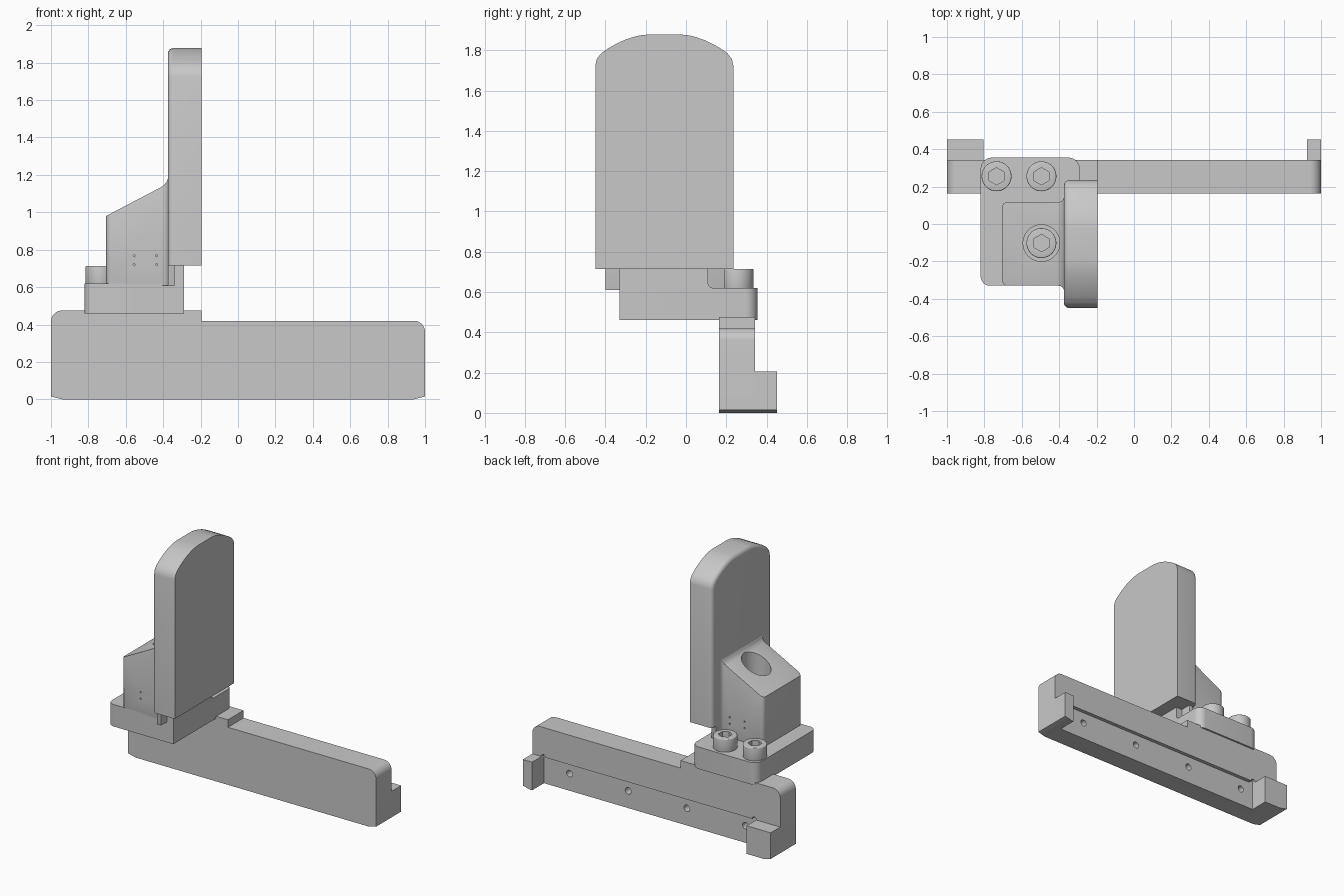
import bpy, bmesh, math
from mathutils import Vector

if "Cube" in bpy.data.objects:
    bpy.data.objects.remove(bpy.data.objects["Cube"], do_unlink=True)

GREY = (0.58, 0.58, 0.58, 1)
metal = bpy.data.materials.new("machined grey")
metal.use_nodes = True
metal.diffuse_color = GREY
metal.node_tree.nodes["Principled BSDF"].inputs["Base Color"].default_value = GREY


def outline(corners, steps=8):
    """Polygon from (u, v) or (u, v, radius) corners, rounding where asked."""
    pts, n = [], len(corners)
    for i, c in enumerate(corners):
        p = Vector(c[:2])
        if len(c) < 3:
            pts.append(p)
            continue
        a = (Vector(corners[i - 1][:2]) - p).normalized()
        b = (Vector(corners[(i + 1) % n][:2]) - p).normalized()
        half = a.angle(b) / 2
        centre = p + (a + b).normalized() * c[2] / math.sin(half)
        start = (p + a * c[2] / math.tan(half) - centre).normalized()
        end = (p + b * c[2] / math.tan(half) - centre).normalized()
        pts += [centre + start.slerp(end, k / steps).normalized() * c[2] for k in range(steps + 1)]
    return pts


def finish(bm, name):
    bmesh.ops.recalc_face_normals(bm, faces=bm.faces)
    mesh = bpy.data.meshes.new(name)
    bm.to_mesh(mesh)
    bm.free()
    mesh.materials.append(metal)
    obj = bpy.data.objects.new(name, mesh)
    bpy.context.collection.objects.link(obj)
    return obj


def prism_mesh(pts, axis, lo, hi):
    """Extrude a 2D outline along the given axis."""
    place = {"x": lambda p, w: (w, p[0], p[1]),
             "y": lambda p, w: (p[0], w, p[1]),
             "z": lambda p, w: (p[0], p[1], w)}[axis]
    bm = bmesh.new()
    face = bm.faces.new([bm.verts.new(place(p, lo)) for p in pts])
    grown = bmesh.ops.extrude_face_region(bm, geom=[face])["geom"]
    shift = Vector(place((0, 0), hi - lo))
    bmesh.ops.translate(bm, vec=shift, verts=[g for g in grown if isinstance(g, bmesh.types.BMVert)])
    if len(bm.faces) == len(pts) + 1:
        bm.faces.new([v for v in bm.verts][:len(pts)])
    return bm


def prism(name, corners, axis, lo, hi):
    return finish(prism_mesh(outline(corners), axis, lo, hi), name)


def disc(name, u, v, r, axis, lo, hi, sides=40, turn=0.0):
    ring = [(u + r * math.cos(turn + math.tau * k / sides),
             v + r * math.sin(turn + math.tau * k / sides)) for k in range(sides)]
    return prism(name, ring, axis, lo, hi)


def apply(obj, mod):
    bpy.context.view_layer.objects.active = obj
    bpy.ops.object.modifier_apply(modifier=mod.name)


def combine(obj, tool, operation="DIFFERENCE"):
    mod = obj.modifiers.new("cut", "BOOLEAN")
    mod.operation, mod.solver, mod.object = operation, "EXACT", tool
    apply(obj, mod)
    bpy.data.objects.remove(tool, do_unlink=True)


def bevel(obj, width, angle=50):
    mod = obj.modifiers.new("bevel", "BEVEL")
    mod.width, mod.segments = width, 3
    mod.limit_method, mod.angle_limit = "ANGLE", math.radians(angle)
    apply(obj, mod)


# Long base bar with a raised pad on its right end
bar = prism("base_bar", [(-1, 0.015), (-0.94, 0), (0.94, 0), (1, 0.015), (1, 0.42, 0.06),
                         (-0.195, 0.42), (-0.195, 0.475), (-1, 0.475, 0.06)], "y", 0.163, 0.342)

# Shallow seat along the back, with corner reliefs and screw holes
IN_R, IN_L, SEAT = -0.805, 0.925, 0.205
combine(bar, prism("seat_cutter", [(IN_R, -0.1), (IN_L, -0.1), (IN_L, SEAT), (IN_R, SEAT)],
                   "y", 0.315, 0.5))
for x in (IN_R + 0.015, IN_L - 0.015):
    combine(bar, disc("relief_cutter", x, SEAT, 0.018, "y", 0.315, 0.5, 16))
for k in range(4):
    combine(bar, disc("hole_cutter", -0.7 + 0.473 * k, 0.125, 0.024, "y", 0.24, 0.5, 20))

# End stops behind the bar
prism("right_end_stop", [(-1, 0.015), (-0.94, 0), (IN_R, 0), (IN_R, SEAT), (-1, SEAT)],
      "y", 0.342, 0.452)
prism("left_end_stop", [(IN_L, 0), (0.94, 0), (1, 0.015), (1, SEAT), (IN_L, SEAT)],
      "y", 0.342, 0.452)

# Mounting flange and the step under the plate
prism("mounting_flange", [(-0.82, -0.33, 0.05), (-0.29, -0.33), (-0.29, 0.355, 0.06),
                          (-0.82, 0.355, 0.06)], "z", 0.46, 0.62)
prism("flange_step", [(-0.33, 0.6), (0.16, 0.6), (0.16, 0.62), (0.11, 0.62, 0.025),
                      (0.11, 0.716), (-0.33, 0.716)], "x", -0.38, -0.29)

# Sloped bracket body: side outline intersected with a flared plan outline
body = prism("bracket_body", [(-0.75, 0.6), (-0.33, 0.6), (-0.33, 1.3), (-0.372, 1.3),
                              (-0.372, 1.155, 0.075), (-0.75, 0.957)], "y", -0.6, 0.4)
plan = prism("plan_tool", [(-0.705, -0.33, 0.03), (-0.374, -0.33, 0.03), (-0.374, -0.4),
                           (-0.34, -0.4), (-0.34, 0.19), (-0.374, 0.19),
                           (-0.374, 0.118, 0.03), (-0.705, 0.118, 0.03)], "z", 0.61, 1.5)
combine(body, plan, "INTERSECT")
bevel(body, 0.015)
BOLT = (-0.495, -0.102)
combine(body, disc("counterbore_cutter", *BOLT, 0.098, "z", 0.622, 1.5))
for x in (-0.555, -0.435):
    for z in (0.72, 0.768):
        for y in (-0.34, 0.108):
            combine(body, disc("pin_cutter", x, z, 0.006, "y", y, y + 0.02, 8))

# Tall upright plate, domed on top and rounded along its back edge
MID, HALF, BACK = -0.1075, 0.3425, -0.375
dome = [(HALF, 0.715), (HALF, 1.725), (0.335, 1.757), (0.313, 1.785), (0.28, 1.808),
        (0.24, 1.831), (0.2, 1.85), (0.16, 1.864), (0.12, 1.874), (0.08, 1.878)]
pts = [(MID + u, v) for u, v in dome] + [(MID - u, v) for u, v in reversed(dome)]
bm = prism_mesh(pts, "x", BACK, -0.195)
rim = [e for e in bm.edges if all(abs(v.co.x - BACK) < 1e-4 for v in e.verts)
       and any(v.co.z > 0.72 for v in e.verts)]
bmesh.ops.bevel(bm, geom=rim, offset=0.03, segments=5, profile=0.5, affect="EDGES")
finish(bm, "upright_plate")

# Socket head bolts
for name, x, y in (("right_flange_bolt", -0.735, 0.255), ("left_flange_bolt", -0.495, 0.255),
                   ("body_bolt", *BOLT)):
    bolt = disc(name, x, y, 0.08, "z", 0.61, 0.714)
    bevel(bolt, 0.006)
    combine(bolt, disc("socket_cutter", x, y, 0.046, "z", 0.665, 0.8, 6, math.pi / 6))

# Smooth the rounded surfaces, keep hard edges crisp
bpy.ops.object.select_all(action="DESELECT")
for obj in bpy.context.scene.objects:
    if obj.type == "MESH":
        obj.select_set(True)
        bpy.context.view_layer.objects.active = obj
bpy.ops.object.shade_smooth_by_angle(angle=math.radians(32))
